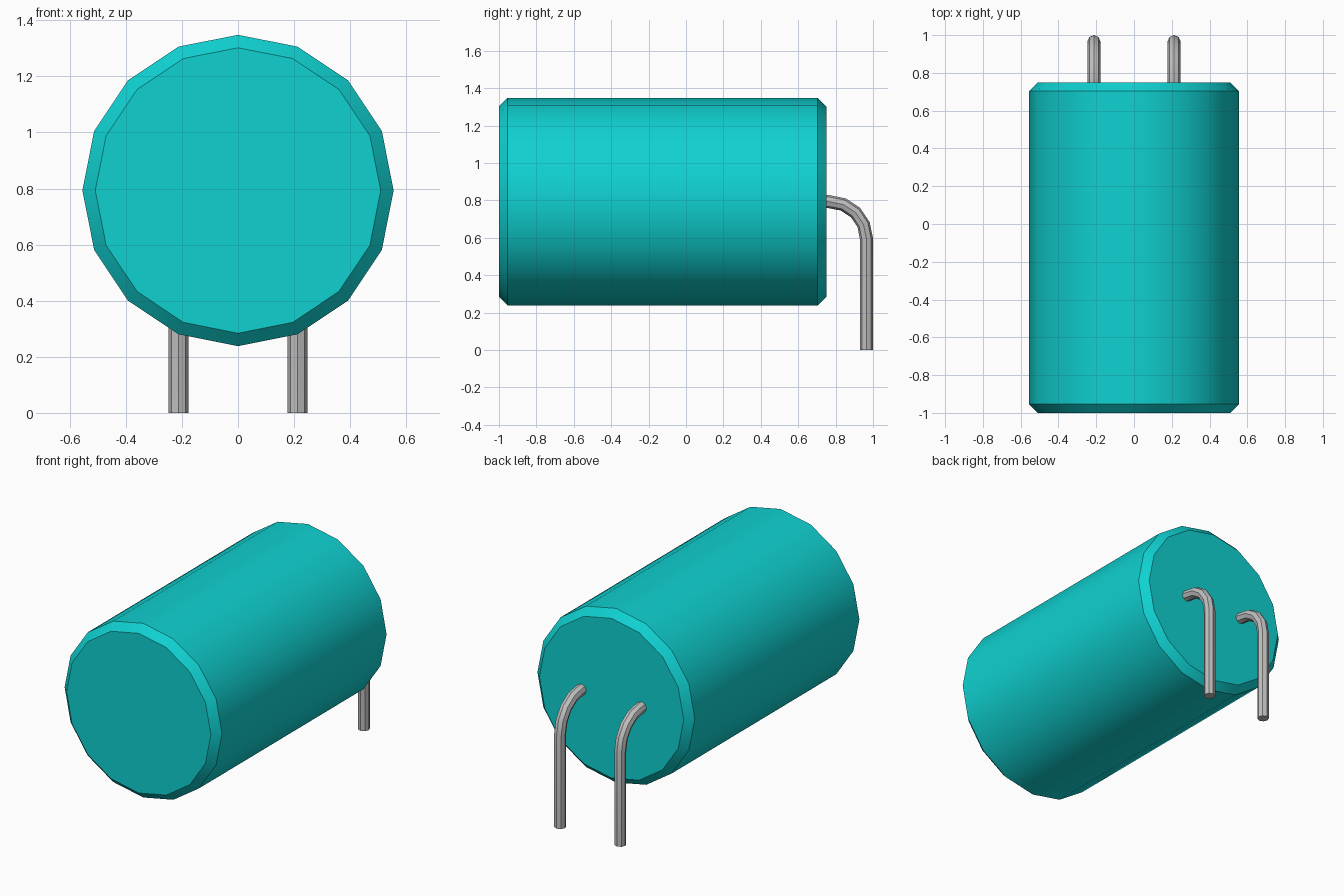
import bpy, bmesh, math
from mathutils import Vector

cube = bpy.data.objects.get("Cube")
if cube:
    bpy.data.objects.remove(cube, do_unlink=True)


def material(name, color):
    mat = bpy.data.materials.new(name)
    mat.use_nodes = True
    mat.diffuse_color = (*color, 1)
    mat.node_tree.nodes["Principled BSDF"].inputs["Base Color"].default_value = (*color, 1)
    return mat


def tube(name, path, radii, sides, mat):
    """Sweep a polygon ring along a path in the YZ plane, with flat end caps."""
    bm = bmesh.new()
    pts = [Vector((0, y, z)) for y, z in path]
    side = Vector((1, 0, 0))
    rings = []
    for i, p in enumerate(pts):
        before = (p - pts[i - 1]).normalized() if i else Vector()
        after = (pts[i + 1] - p).normalized() if i + 1 < len(pts) else Vector()
        up = side.cross((before + after).normalized())
        angles = [math.tau * k / sides for k in range(sides)]
        rings.append([bm.verts.new(p + radii[i] * (side * math.cos(a) + up * math.sin(a)))
                      for a in angles])
    for a, b in zip(rings, rings[1:]):
        for k in range(sides):
            n = (k + 1) % sides
            bm.faces.new((a[k], a[n], b[n], b[k]))
    bm.faces.new(rings[0])
    bm.faces.new(rings[-1])
    bmesh.ops.recalc_face_normals(bm, faces=bm.faces)
    mesh = bpy.data.meshes.new(name)
    bm.to_mesh(mesh)
    bm.free()
    mesh.materials.append(mat)
    obj = bpy.data.objects.new(name, mesh)
    bpy.context.collection.objects.link(obj)
    bpy.ops.object.select_all(action="DESELECT")
    obj.select_set(True)
    bpy.context.view_layer.objects.active = obj
    bpy.ops.object.shade_smooth_by_angle(angle=math.radians(30))
    return obj


teal = material("teal casing", (0.005, 0.64, 0.64))
metal = material("grey metal", (0.52, 0.52, 0.52))

# Chamfered cylindrical casing lying along y
axis_z, radius, chamfer = 0.793, 0.555, 0.046
front, back = -1.0, 0.75
tube("casing",
     [(y, axis_z) for y in (front, front + chamfer, back - chamfer, back)],
     [radius - chamfer, radius, radius, radius - chamfer], 16, teal)

# Two wire leads leaving the back and bending down to the ground
bend, wire = 0.2, 0.035
bend_y, bend_z = 0.765, axis_z - bend
path = [(back - 0.02, axis_z)]
for i in range(5):
    a = math.pi / 2 * i / 4
    path.append((bend_y + bend * math.sin(a), bend_z + bend * math.cos(a)))
path.append((bend_y + bend, 0))
for name, x in (("left_lead", 0.212), ("right_lead", -0.212)):
    lead = tube(name, path, [wire] * len(path), 8, metal)
    lead.location.x = x
